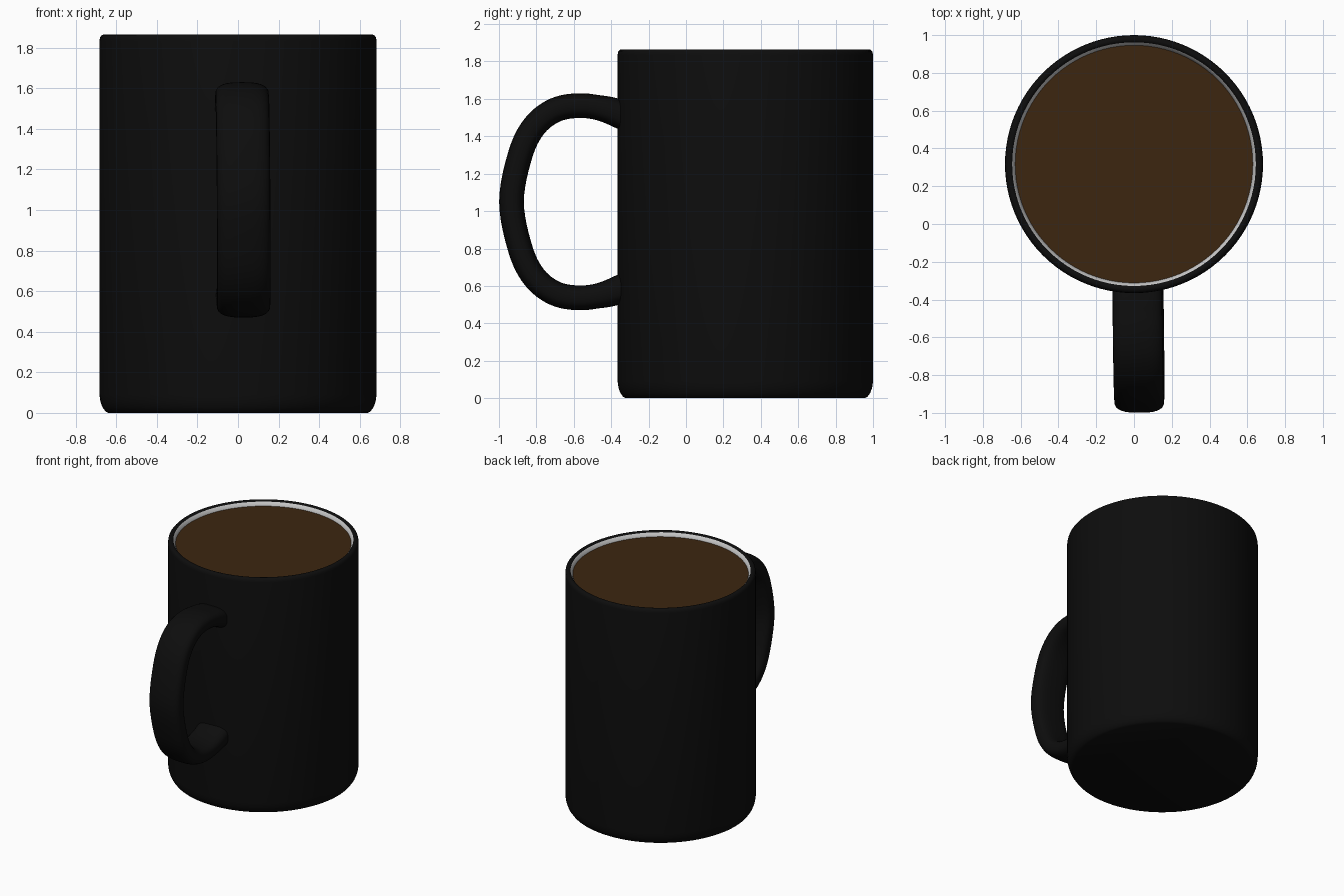
import bpy, bmesh, math
from mathutils import Vector

if "Cube" in bpy.data.objects:
    bpy.data.objects.remove(bpy.data.objects["Cube"])

CENTER_Y = 0.317
SEGMENTS = 96


def material(name, rgb):
    mat = bpy.data.materials.new(name)
    mat.diffuse_color = (*rgb, 1)
    mat.use_nodes = True
    mat.node_tree.nodes["Principled BSDF"].inputs["Base Color"].default_value = mat.diffuse_color
    return mat


def finish(bm, name, mat=None):
    mesh = bpy.data.meshes.new(name)
    bm.to_mesh(mesh)
    bm.free()
    obj = bpy.data.objects.new(name, mesh)
    bpy.context.collection.objects.link(obj)
    if mat:
        mesh.materials.append(mat)
    bpy.ops.object.select_all(action='DESELECT')
    obj.select_set(True)
    bpy.context.view_layer.objects.active = obj
    bpy.ops.object.shade_smooth_by_angle(angle=math.radians(40))
    return obj


def lathe(name, profile, mat=None):
    """Spin an (r, z) profile around the mug axis."""
    bm = bmesh.new()
    verts = [bm.verts.new((r, CENTER_Y, z)) for r, z in profile]
    edges = [bm.edges.new(pair) for pair in zip(verts, verts[1:])]
    bmesh.ops.spin(bm, geom=verts + edges, cent=(0, CENTER_Y, 0), axis=(0, 0, 1),
                   angle=math.tau, steps=SEGMENTS, use_duplicate=False)
    bmesh.ops.remove_doubles(bm, verts=bm.verts, dist=1e-4)
    bmesh.ops.recalc_face_normals(bm, faces=bm.faces)
    return finish(bm, name, mat)


def spline(points, steps):
    """Catmull-Rom curve through the points."""
    pts = [2 * points[0] - points[1], *points, 2 * points[-1] - points[-2]]
    out = []
    for a, b, c, d in zip(pts, pts[1:], pts[2:], pts[3:]):
        for i in range(steps):
            t = i / steps
            out.append(0.5 * (2 * b + (c - a) * t + (2 * a - 5 * b + 4 * c - d) * t**2
                              + (3 * b - a - 3 * c + d) * t**3))
    return out + [points[-1]]


black = material("black_glaze", (0.004, 0.004, 0.004))
brown = material("coffee_brown", (0.045, 0.019, 0.005))

# Outer shell: flat base, rounded foot, rounded rim
lathe("mug_body", [(0, 0), (0.64, 0), (0.654, 0.008), (0.668, 0.028), (0.678, 0.055),
                   (0.683, 0.09), (0.683, 1.835), (0.68, 1.852), (0.671, 1.862),
                   (0.66, 1.865), (0.65, 1.862), (0.645, 1.856)], black)

# Pale inner lining
lathe("mug_lining", [(0.645, 1.856), (0.638, 1.847), (0.63, 1.83), (0.626, 1.80),
                     (0.626, 0.14), (0.58, 0.08), (0, 0.08)])

# Coffee surface
lathe("coffee", [(0, 1.828), (0.629, 1.828)], brown)

# Handle: rounded flat section swept along a C-shaped path
half = [(-0.335, 0.485), (-0.44, 0.497), (-0.57, 0.514), (-0.70, 0.490),
        (-0.81, 0.405), (-0.885, 0.255)]
half[0] = (-0.335, 0.463)
path_yz = half + [(-0.933, 0)] + [(y, -z) for y, z in reversed(half)]
path = spline([Vector((0, y, 1.05 + z)) for y, z in path_yz], 6)

bm = bmesh.new()
rings = []
RING = 28
for i, p in enumerate(path):
    tangent = (path[min(i + 1, len(path) - 1)] - path[max(i - 1, 0)]).normalized()
    normal = tangent.cross(Vector((1, 0, 0)))
    # slight sideways lean of the handle
    shift = 0.022 - 0.012 * (p.y + 0.45) - 0.007 * (p.z - 1.05)
    flare = 1 + 0.2 * max(0, (p.y + 0.48) / 0.145)
    ring = []
    for k in range(RING):
        a = math.tau * k / RING
        c, s = math.cos(a), math.sin(a)
        u = math.copysign(abs(c) ** 0.7, c) * 0.132
        v = math.copysign(abs(s) ** 0.7, s) * 0.066 * flare
        ring.append(bm.verts.new(p + Vector((u + shift, 0, 0)) + normal * v))
    rings.append(ring)
for r0, r1 in zip(rings, rings[1:]):
    for k in range(RING):
        n = (k + 1) % RING
        bm.faces.new((r0[k], r0[n], r1[n], r1[k]))
bm.faces.new(rings[0])
bm.faces.new(rings[-1])
bmesh.ops.recalc_face_normals(bm, faces=bm.faces)
finish(bm, "handle", black)
